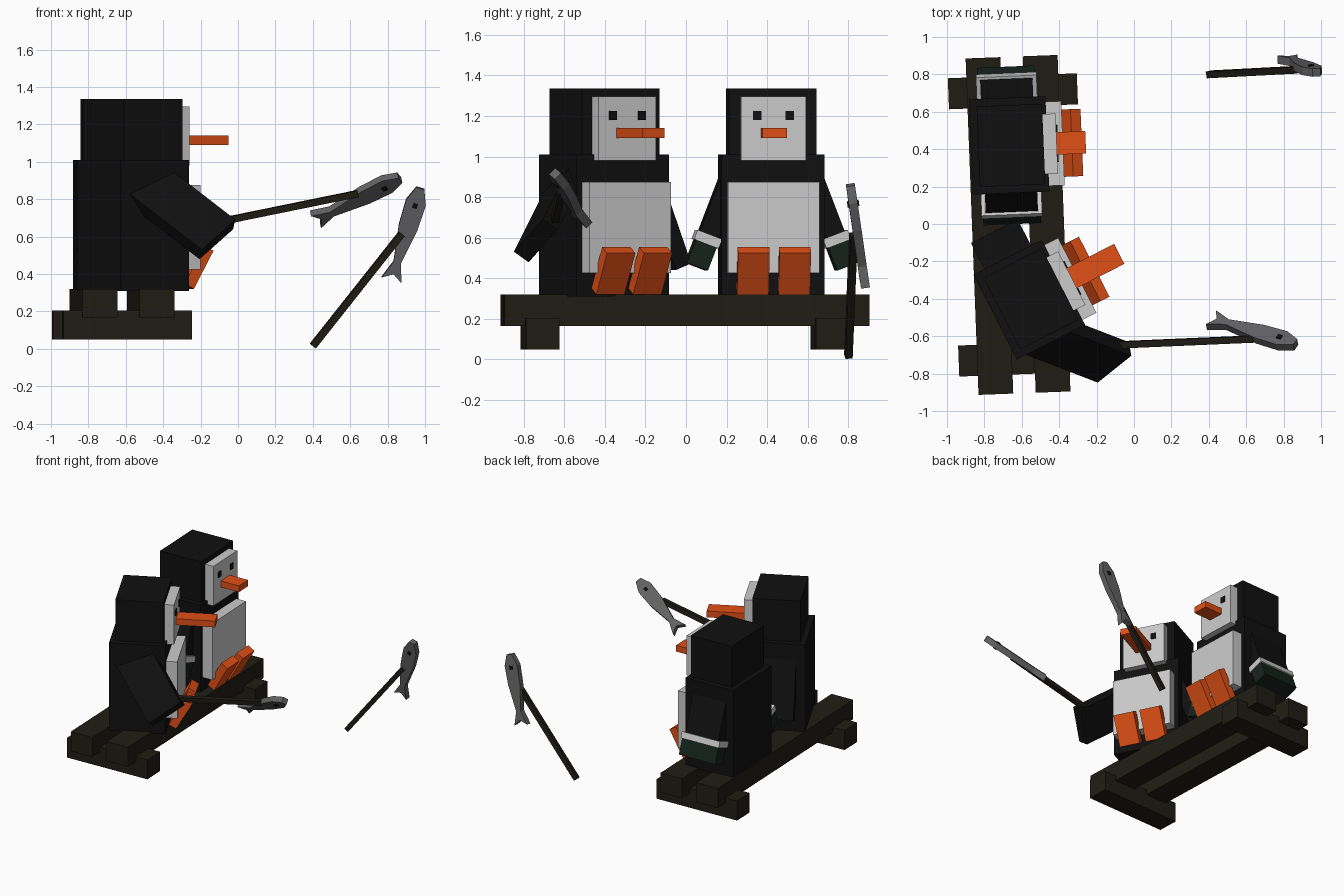
import bpy, bmesh
from math import radians, sin, cos
from mathutils import Matrix, Vector

if "Cube" in bpy.data.objects:
    bpy.data.objects.remove(bpy.data.objects["Cube"])


def material(name, r, g, b):
    m = bpy.data.materials.new(name)
    m.diffuse_color = (r, g, b, 1)
    m.use_nodes = True
    m.node_tree.nodes["Principled BSDF"].inputs["Base Color"].default_value = m.diffuse_color
    return m


BLACK = material("black", 0.005, 0.005, 0.005)
WHITE = material("white", 0.55, 0.55, 0.55)
ORANGE = material("orange", 0.75, 0.08, 0.008)
WOOD = material("dark wood", 0.014, 0.012, 0.007)
GREY = material("fish grey", 0.12, 0.12, 0.125)
GREEN = material("dark green", 0.008, 0.016, 0.012)


def finish(bm, name, mat, matrix):
    bmesh.ops.recalc_face_normals(bm, faces=bm.faces)
    mesh = bpy.data.meshes.new(name)
    bm.to_mesh(mesh)
    bm.free()
    mesh.materials.append(mat)
    ob = bpy.data.objects.new(name, mesh)
    ob.matrix_world = matrix
    bpy.context.collection.objects.link(ob)
    return ob


def box(name, mat, lo, hi, matrix=Matrix()):
    """Box between two corners, in the space of matrix."""
    lo, hi = Vector(lo), Vector(hi)
    bm = bmesh.new()
    bmesh.ops.create_cube(bm, size=1)
    bmesh.ops.scale(bm, vec=hi - lo, verts=bm.verts)
    bmesh.ops.translate(bm, vec=(lo + hi) / 2, verts=bm.verts)
    return finish(bm, name, mat, matrix)


def placed(x, y, yaw):
    return Matrix.Translation((x, y, 0)) @ Matrix.Rotation(radians(yaw), 4, 'Z')


def frame(origin, x_dir, z_hint):
    """Axes with x along x_dir and z as close as possible to z_hint."""
    x = Vector(x_dir).normalized()
    y = Vector(z_hint).cross(x).normalized()
    z = x.cross(y)
    rot = Matrix((x, y, z)).transposed().to_4x4()
    return Matrix.Translation(origin) @ rot


# Wooden sled: two long planks on two cross beams
sled = placed(-0.62, -0.005, 2.2)
for i, s in enumerate((-1, 1)):
    box(f"plank_{i}", WOOD, (s * .153 - .093, -.9, .165), (s * .153 + .093, .9, .32), sled)
    box(f"cross_beam_{i}", WOOD, (-.345, s * .715 - .083, .05), (.345, s * .715 + .083, .205), sled)


def arm(name, matrix, cuffed):
    """Flipper: local x runs to the tip (x = 0), y is its width, z its thickness."""
    if cuffed:
        box(name, BLACK, (-.52, -.14, -.05), (-.14, .14, .05), matrix)
        box(name + "_cuff", WHITE, (-.17, -.162, -.065), (-.122, .162, .065), matrix)
        box(name + "_mitten", GREEN, (-.13, -.155, -.055), (0, .155, .055), matrix)
    else:
        box(name, BLACK, (-.52, -.14, -.045), (0, .14, .045), matrix)


def bird(tag, m, beak_end):
    box(f"body_{tag}", BLACK, (-.205, -.255, .31), (.205, .255, 1.01), m)
    box(f"head_{tag}", BLACK, (-.165, -.215, 1.0), (.185, .215, 1.335), m)
    box(f"belly_{tag}", WHITE, (.19, -.225, .425), (.288, .225, .875), m)
    box(f"face_{tag}", WHITE, (.17, -.16, .98), (.255, .16, 1.295), m)
    box(f"beak_{tag}", ORANGE, (.24, -.06, 1.09), (beak_end, .06, 1.14), m)
    for i, s in enumerate((-1, 1)):
        box(f"eye_{tag}_{i}", BLACK, (.25, s * .08 - .02, 1.18), (.262, s * .08 + .02, 1.225), m)
        # Feet stick up and lean forward
        foot = m @ Matrix.Translation((.304, s * .102, .4375)) @ Matrix.Rotation(radians(-60), 4, 'Y')
        box(f"foot_{tag}_{i}", ORANGE, (-.1175, -.078, -.031), (.1175, .078, .031), foot)


def hanging_arm(name, m, side, cuffed):
    a = radians(21)
    d = (0, side * sin(a), -cos(a))
    arm(name, m @ frame((0, side * .37, .457), d, (0, side * cos(a), sin(a))), cuffed)


# Mittened bird
far = placed(-0.668, 0.42, 2.4)
bird("far", far, .41)
for s, side in ((-1, "right"), (1, "left")):
    hanging_arm(f"arm_far_{side}", far, s, True)

# Turned bird, one arm raised to hold a rod
near = placed(-0.56, -0.405, 27)
bird("near", near, .54)
hanging_arm("arm_near_left", near, 1, False)
arm("arm_near_right", frame((-.11, -.74, .585), (.75, -.29, -.58), (.13, -.8, .57)), False)


def rod(name, start, end):
    start, end = Vector(start), Vector(end)
    length = (end - start).length
    box(name, WOOD, (0, -.018, -.018), (length, .018, .018), frame(start, end - start, (0, -.1, 1)))


def fish(name, nose, tail, normal):
    half = [(0, .022), (.08, .055), (.22, .052), (.42, .02), (.52, .056)]
    outline = half + [(.485, 0)] + [(u, -v) for u, v in reversed(half)]
    m = frame(nose, Vector(tail) - Vector(nose), normal)
    bm = bmesh.new()
    face = bm.faces.new([bm.verts.new((u, v, -.022)) for u, v in outline])
    ext = bmesh.ops.extrude_face_region(bm, geom=[face])
    bmesh.ops.translate(bm, vec=(0, 0, .044),
                        verts=[g for g in ext["geom"] if isinstance(g, bmesh.types.BMVert)])
    finish(bm, name, GREY, m)
    box(name + "_eye", BLACK, (.085, -.013, -.029), (.111, .013, .029), m)


# Fishing rods with a flat fish on each
rod("rod_near", (-.12, -.648, .675), (.64, -.615, .83))
fish("fish_near", (.865, -.645, .915), (.42, -.515, .695), (-.12, .7, .7))
rod("rod_far", (.40, .80, .015), (.875, .825, .615))
fish("fish_far", (.975, .81, .86), (.825, .88, .38), (0, .985, .17))
